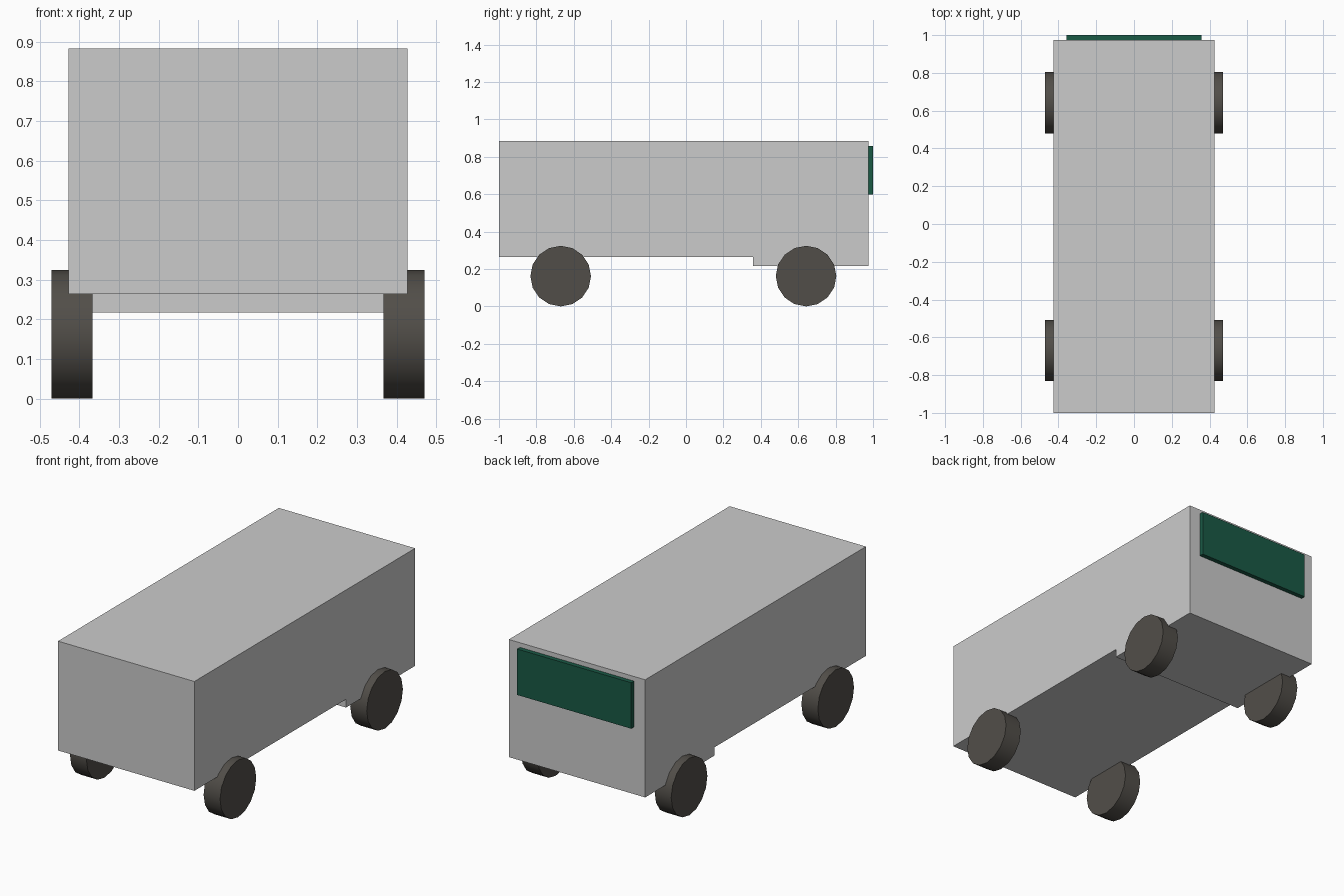
import bpy, bmesh, math

if "Cube" in bpy.data.objects:
    bpy.data.objects.remove(bpy.data.objects["Cube"])


def material(name, color):
    mat = bpy.data.materials.new(name)
    mat.diffuse_color = (*color, 1)
    mat.use_nodes = True
    mat.node_tree.nodes["Principled BSDF"].inputs["Base Color"].default_value = mat.diffuse_color
    return mat


rubber = material("dark_rubber", (0.083, 0.076, 0.066))
glass = material("green_glass", (0.01, 0.1, 0.06))


# Body: side profile (y, z) with a deeper rear floor, extruded across x
def extruded_profile(name, profile, half_width):
    bm = bmesh.new()
    face = bm.faces.new([bm.verts.new((-half_width, y, z)) for y, z in profile])
    ext = bmesh.ops.extrude_face_region(bm, geom=[face])["geom"]
    verts = [v for v in ext if isinstance(v, bmesh.types.BMVert)]
    bmesh.ops.translate(bm, verts=verts, vec=(2 * half_width, 0, 0))
    bmesh.ops.recalc_face_normals(bm, faces=bm.faces)
    mesh = bpy.data.meshes.new(name)
    bm.to_mesh(mesh)
    bm.free()
    obj = bpy.data.objects.new(name, mesh)
    bpy.context.collection.objects.link(obj)
    return obj


extruded_profile("body", [(-1, 0.264), (0.357, 0.264), (0.357, 0.217),
                          (0.975, 0.217), (0.975, 0.883), (-1, 0.883)], 0.427)

# Rear window panel
bpy.ops.mesh.primitive_cube_add(size=1, location=(0, 0.985, 0.727))
window = bpy.context.object
window.name = "rear_window"
window.scale = (0.714, 0.03, 0.26)
bpy.ops.object.transform_apply(location=False, rotation=False, scale=True)
window.data.materials.append(glass)

# Wheels: 16-sided, smooth tread with flat sides
for end, y in (("front", -0.67), ("rear", 0.642)):
    for side, sign in (("left", -1), ("right", 1)):
        bpy.ops.mesh.primitive_cylinder_add(
            vertices=16, radius=0.162, depth=0.103,
            location=(sign * 0.4185, y, 0.162), rotation=(0, math.pi / 2, 0))
        wheel = bpy.context.object
        wheel.name = f"{end}_{side}_wheel"
        wheel.data.materials.append(rubber)
        bpy.ops.object.shade_smooth_by_angle(angle=math.radians(30))
